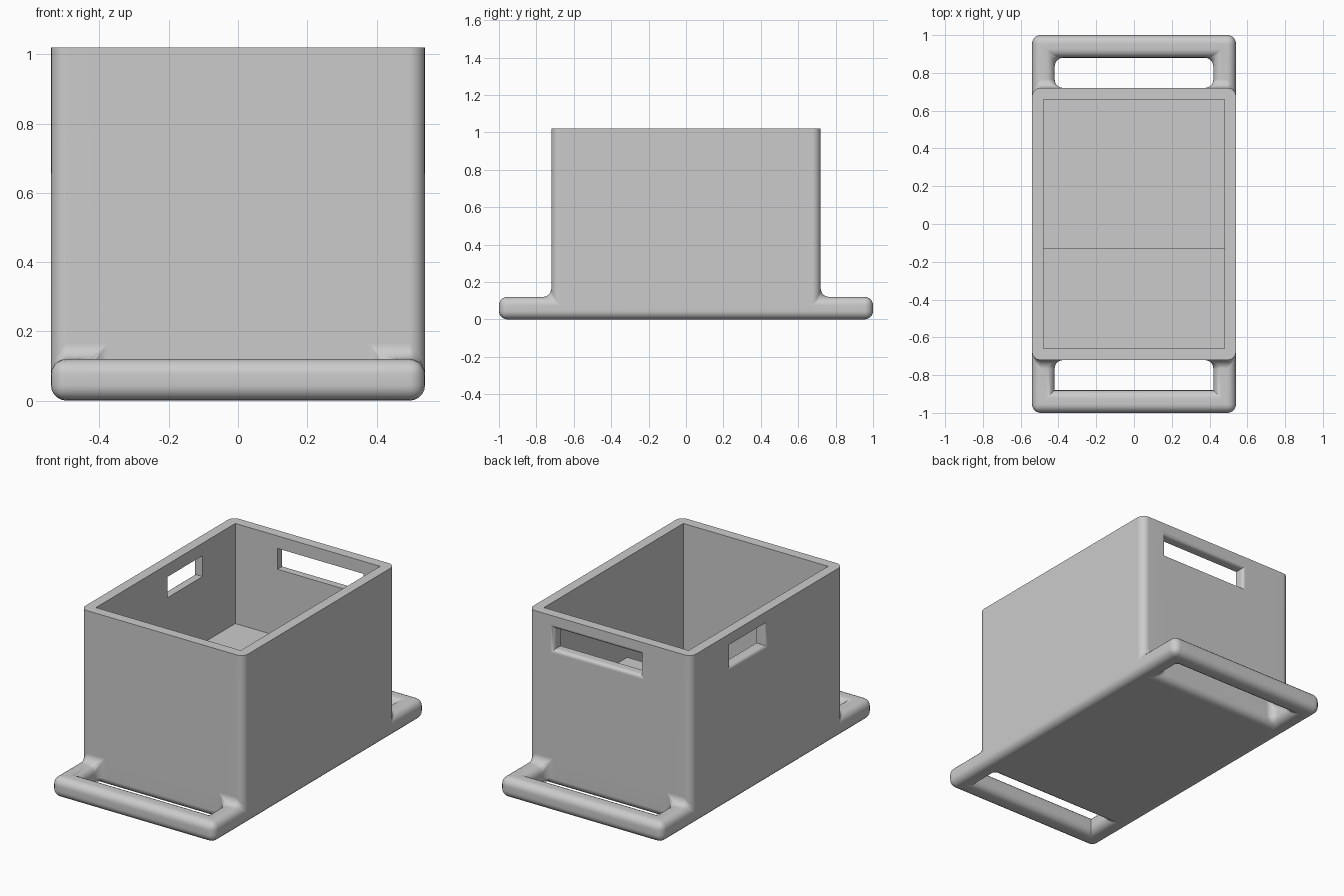
import bpy, bmesh, math
from mathutils import Vector

cube = bpy.data.objects.get("Cube")
if cube:
    bpy.data.objects.remove(cube, do_unlink=True)

grey = bpy.data.materials.new("plain grey")
grey.use_nodes = True
COLOUR = (0.6, 0.6, 0.6, 1)
grey.diffuse_color = COLOUR
grey.node_tree.nodes["Principled BSDF"].inputs["Base Color"].default_value = COLOUR

HALF_X, WALL_Y, TOP, FLANGE = 0.54, 0.72, 1.02, 0.12


def make_object(name, bm):
    bmesh.ops.recalc_face_normals(bm, faces=bm.faces)
    mesh = bpy.data.meshes.new(name)
    bm.to_mesh(mesh)
    bm.free()
    obj = bpy.data.objects.new(name, mesh)
    mesh.materials.append(grey)
    bpy.context.collection.objects.link(obj)
    return obj


def loft(name, rings):
    """Closed solid through a list of matching point rings."""
    bm = bmesh.new()
    loops = [[bm.verts.new(p) for p in ring] for ring in rings]
    for a, b in zip(loops, loops[1:]):
        for i in range(len(a)):
            j = (i + 1) % len(a)
            bm.faces.new((a[i], a[j], b[j], b[i]))
    bm.faces.new(loops[0])
    bm.faces.new(loops[-1])
    return make_object(name, bm)


# Body: box on a flange with a handle opening at each end
xs = [-HALF_X, -0.42, 0.42, HALF_X]
ys = [-1, -0.88, -WALL_Y, WALL_Y, 0.88, 1]
zs = [0, FLANGE, TOP]


def filled(i, j, k):
    if not (0 <= i < 3 and 0 <= j < 5 and 0 <= k < 2):
        return False
    if k == 1:
        return j == 2
    return not (i == 1 and j in (1, 3))


bm = bmesh.new()
grid = {}


def corner(c):
    if c not in grid:
        grid[c] = bm.verts.new((xs[c[0]], ys[c[1]], zs[c[2]]))
    return grid[c]


for cell in [(i, j, k) for i in range(3) for j in range(5) for k in range(2)]:
    if not filled(*cell):
        continue
    for axis in range(3):
        for side in (0, 1):
            neighbour = list(cell)
            neighbour[axis] += 2 * side - 1
            if filled(*neighbour):
                continue
            quad = []
            for u, v in ((0, 0), (1, 0), (1, 1), (0, 1)):
                c = list(cell)
                c[axis] += side
                c[(axis + 1) % 3] += u
                c[(axis + 2) % 3] += v
                quad.append(corner(tuple(c)))
            bm.faces.new(quad)
bmesh.ops.recalc_face_normals(bm, faces=bm.faces)


# Round every real edge except the rim and the square front slot corners
def rounded(e):
    if e.calc_face_angle(0) < 0.1:
        return False
    mid = (e.verts[0].co + e.verts[1].co) / 2
    on_rim = all(v.co.z > TOP - 0.01 for v in e.verts)
    square = abs(mid.y + 0.88) < 0.01 and abs(abs(mid.x) - 0.42) < 0.01 and 0.01 < mid.z < FLANGE - 0.01
    return not (on_rim or square)


bmesh.ops.bevel(bm, geom=[e for e in bm.edges if rounded(e)], offset=0.045,
                offset_type='OFFSET', segments=5, profile=0.5,
                affect='EDGES', clamp_overlap=False)
body = make_object("box_body", bm)

# Cavity: stepped floor, deeper at the front
profile = [(-0.66, 0.06), (-0.13, 0.06), (-0.13, 0.42), (0.66, 0.42), (0.66, 1.2), (-0.66, 1.2)]
cutters = [loft("cavity_cutter", [[(x, y, z) for y, z in profile] for x in (-0.48, 0.48)])]


# Wall openings: rectangular, with a rounded outer lip
def opening(name, lo, hi, place):
    r = 0.022
    depths = [(-0.1, 0), (-r, 0)]
    for n in range(1, 5):
        a = n * math.pi / 8
        depths.append((r * (math.sin(a) - 1), r * (1 - math.cos(a))))
    depths.append((0.05, r))
    rings = []
    for d, g in depths:
        rings.append([place(u, d, z) for u, z in ((lo - g, 0.82 - g), (hi + g, 0.82 - g),
                                                  (hi + g, 0.945 + g), (lo - g, 0.945 + g))])
    return loft(name, rings)


cutters.append(opening("back_slot_cutter", -0.2, 0.37, lambda u, d, z: (u, WALL_Y + d, z)))
cutters.append(opening("side_window_cutter", 0.02, 0.35, lambda u, d, z: (-HALF_X - d, u, z)))

for cutter in cutters:
    cutter.hide_render = True
    cut = body.modifiers.new(cutter.name, 'BOOLEAN')
    cut.operation = 'DIFFERENCE'
    cut.solver = 'EXACT'
    cut.object = cutter

# Bake the cuts, then drop the cutters
depsgraph = bpy.context.evaluated_depsgraph_get()
result = bpy.data.meshes.new_from_object(body.evaluated_get(depsgraph))
body.modifiers.clear()
body.data = result
for cutter in cutters:
    bpy.data.objects.remove(cutter, do_unlink=True)

# Smooth shading with crisp rim and cut edges
bpy.ops.object.select_all(action='DESELECT')
body.select_set(True)
bpy.context.view_layer.objects.active = body
bpy.ops.object.shade_smooth_by_angle(angle=math.radians(30))
weighted = body.modifiers.new("even_normals", 'WEIGHTED_NORMAL')
weighted.keep_sharp = True
